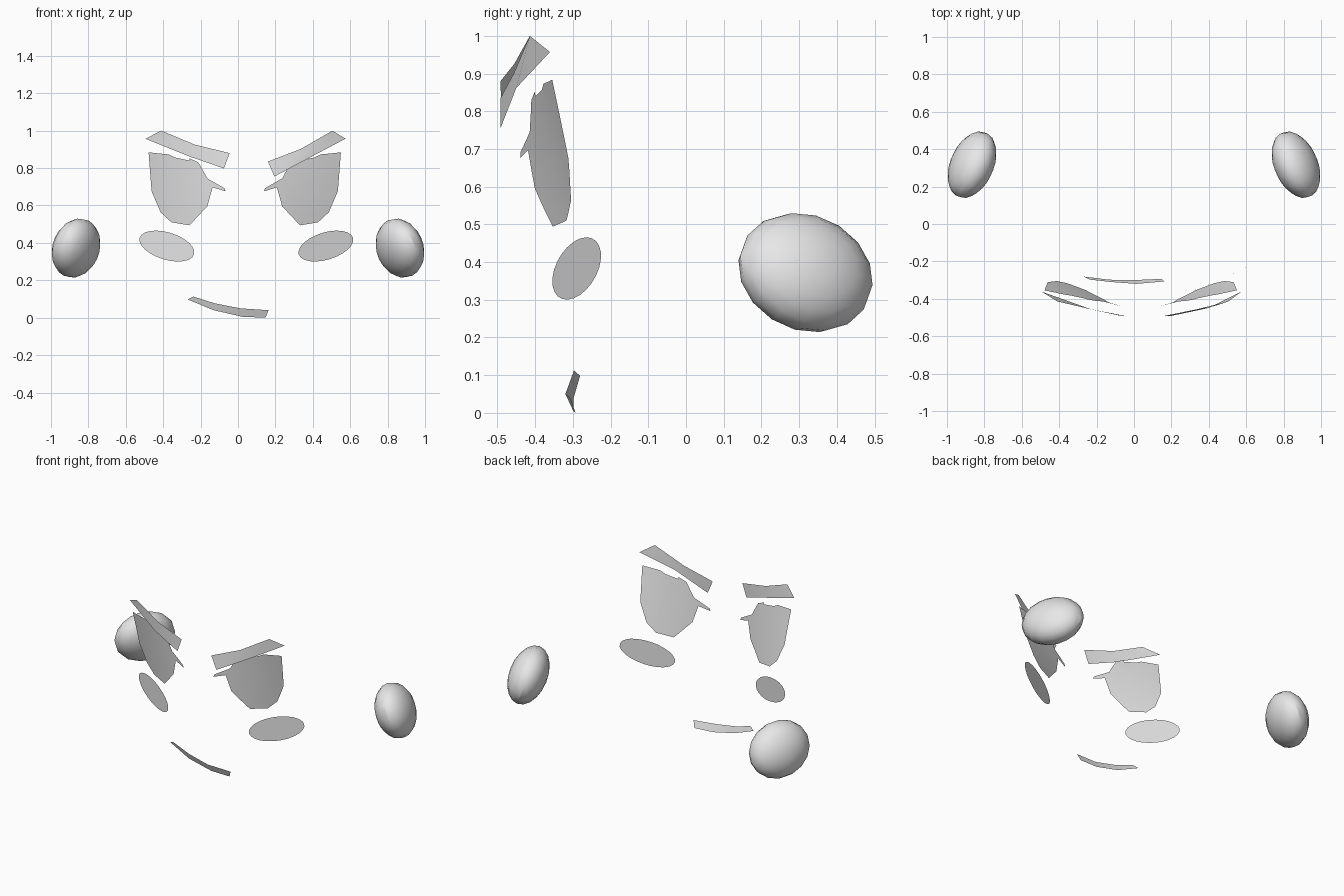
import bpy, bmesh, math
from mathutils import Vector

cube = bpy.data.objects.get("Cube")
if cube:
    bpy.data.objects.remove(cube, do_unlink=True)

GREY = (0.8, 0.8, 0.8, 1.0)
grey = bpy.data.materials.new("plain grey")
grey.use_nodes = True
grey.diffuse_color = GREY
grey.node_tree.nodes["Principled BSDF"].inputs["Base Color"].default_value = GREY


def finish(name, bm, front=True):
    """Turn a bmesh into a smooth shaded object; sheets are made to face -y."""
    bm.normal_update()
    if front:
        bmesh.ops.reverse_faces(bm, faces=[f for f in bm.faces if f.normal.y > 0])
    for f in bm.faces:
        f.smooth = True
    mesh = bpy.data.meshes.new(name)
    bm.to_mesh(mesh)
    bm.free()
    mesh.materials.append(grey)
    ob = bpy.data.objects.new(name, mesh)
    bpy.context.collection.objects.link(ob)
    bpy.ops.object.select_all(action='DESELECT')
    ob.select_set(True)
    bpy.context.view_layer.objects.active = ob
    bpy.ops.object.shade_smooth_by_angle(angle=math.radians(30))
    return ob


def strip(name, upper, lower):
    """Ribbon between two matching rows of points."""
    bm = bmesh.new()
    a = [bm.verts.new(p) for p in upper]
    b = [bm.verts.new(p) for p in lower]
    for i in range(len(a) - 1):
        bm.faces.new((b[i], b[i + 1], a[i + 1], a[i]))
    return finish(name, bm)


# Eye patch outline with lashes: (distance from face middle, height)
EYE = [(.514, .884), (.466, .879), (.397, .822), (.405, .873), (.375, .857),
       (.300, .788), (.295, .852), (.247, .830), (.200, .745), (.108, .692),
       (.103, .676), (.172, .697), (.200, .596), (.295, .494), (.392, .510),
       (.450, .564), (.498, .676), (.498, .825)]


def eye_depth(d, z):
    return -.397 + .38 * (d - .2) - .45 * d * (z - .55)


def eye(name, side):
    bm = bmesh.new()
    face = bm.faces.new([bm.verts.new((d, 0, z)) for d, z in EYE])
    bmesh.ops.triangulate(bm, faces=[face])
    # Cut into a grid so the patch can follow the curved face
    cuts = [((0, 0, z), (0, 0, 1)) for z in (.56, .64, .72, .8)]
    cuts += [((d, 0, 0), (1, 0, 0)) for d in (.25, .33, .41)]
    for co, no in cuts:
        bmesh.ops.bisect_plane(bm, geom=bm.verts[:] + bm.edges[:] + bm.faces[:],
                               plane_co=co, plane_no=no, dist=1e-5)
    for v in bm.verts:
        d, _, z = v.co
        v.co = (.036 + side * d, eye_depth(d, z), z)
    return finish(name, bm)


def cheek(name, side):
    """Flat oval, tipped in its plane and turned along the face."""
    bm = bmesh.new()
    tilt, ring = math.radians(17), []
    for i in range(24):
        t = 2 * math.pi * i / 24
        u, w = .152 * math.cos(t), .073 * math.sin(t)
        d = u * math.cos(tilt) - w * math.sin(tilt)
        z = u * math.sin(tilt) + w * math.cos(tilt)
        ring.append(bm.verts.new((.045 + side * (.425 + d), -.29 + .44 * d, .383 + z)))
    bm.faces.new(ring)
    return finish(name, bm)


def ear(name, side):
    """Flattened ball with its poles pointing sideways."""
    bm = bmesh.new()
    bmesh.ops.create_uvsphere(bm, u_segments=16, v_segments=10, radius=1)
    for v in bm.verts:
        v.co = Vector((v.co.z * .109, v.co.y * .19, v.co.x * .162))
    bmesh.ops.recalc_face_normals(bm, faces=bm.faces[:])
    ob = finish(name, bm, front=False)
    ob.location = (side * .866, .317, .372)
    ob.rotation_euler = [math.radians(a) for a in (-15, -side * 19.8, side * 25.8)]
    return ob


# Paired parts
for label, side in (("left", 1), ("right", -1)):
    eye(label + "_eye", side)
    cheek(label + "_cheek", side)
    ear(label + "_ear", side)

# Eyebrows, each at its own slant
strip("right_eyebrow",
      [(-.41, -.414, 1.0), (-.23, -.456, .925), (-.045, -.492, .88)],
      [(-.495, -.361, .957), (-.26, -.45, .862), (-.075, -.49, .798)])
strip("left_eyebrow",
      [(.16, -.492, .835), (.335, -.456, .902), (.505, -.414, 1.0)],
      [(.195, -.492, .755), (.395, -.45, .862), (.575, -.361, .957)])

# Lopsided mouth
strip("mouth",
      [(-.238, -.297, .113), (-.125, -.31, .077), (.013, -.32, .05), (.163, -.307, .04)],
      [(-.27, -.281, .098), (-.13, -.298, .04), (.024, -.299, .005), (.147, -.293, 0)])
